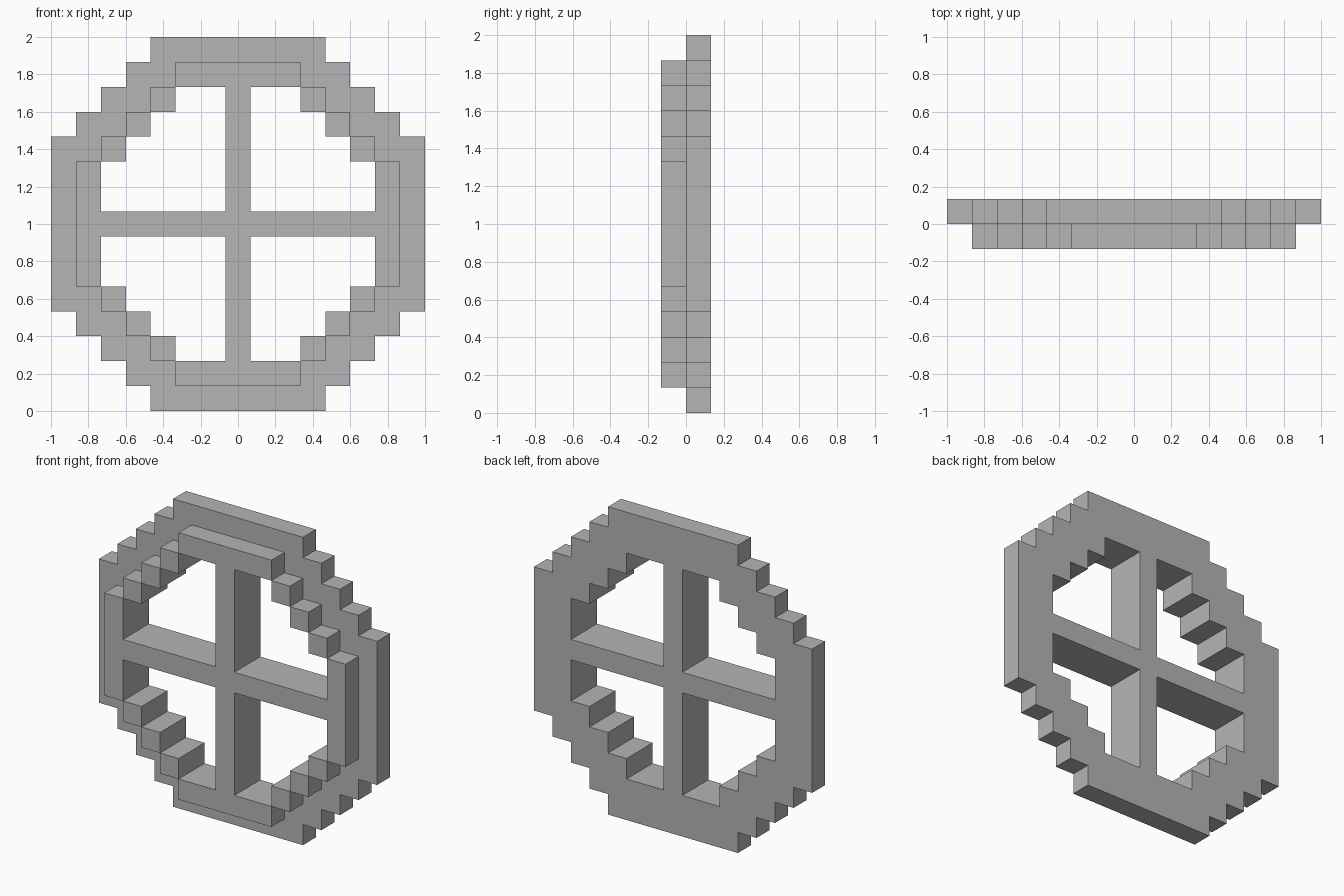
import bpy
import bmesh
from mathutils import Vector

if "Cube" in bpy.data.objects:
    bpy.data.objects.remove(bpy.data.objects["Cube"], do_unlink=True)

UNIT = 2 / 15      # side of one block; the wheel is 15 blocks across
REACH = 7          # blocks from the hub to the rim

# Plain grey material
grey = bpy.data.materials.new("plain grey")
grey.use_nodes = True
colour = (0.46, 0.46, 0.46, 1)
grey.diffuse_color = colour
grey.node_tree.nodes["Principled BSDF"].inputs["Base Color"].default_value = colour


def in_octagon(x, z, reach, diagonal):
    """Stepped octagon centred on the hub."""
    return max(abs(x), abs(z)) <= reach and abs(x) + abs(z) <= diagonal


def is_solid(x, y, z):
    """Rim layer (0 = wide back, -1 = narrow front) plus the crossed spokes."""
    if y == 0:
        outer = in_octagon(x, z, REACH, 10)
    elif y == -1:
        outer = in_octagon(x, z, REACH - 1, 8)
    else:
        return False
    opening = in_octagon(x, z, 5, 7)
    spoke = x == 0 or z == 0
    return outer and (spoke or not opening)


def add_side(bm, centre, axis, sign):
    """One outward square on a block."""
    normal = Vector((0, 0, 0))
    normal[axis] = sign
    u = Vector((0, 0, 0))
    u[(axis + 1) % 3] = 1
    v = normal.cross(u)
    corners = [(-1, -1), (1, -1), (1, 1), (-1, 1)]
    bm.faces.new([bm.verts.new((centre + (normal + u * a + v * b) / 2) * UNIT)
                  for a, b in corners])


# Stepped wheel: only the outside faces of the joined blocks
bm = bmesh.new()
span = range(-REACH, REACH + 1)
for x in span:
    for z in span:
        for y in (-1, 0):
            if not is_solid(x, y, z):
                continue
            centre = Vector((x, y + 0.5, z + REACH + 0.5))
            for axis in range(3):
                for sign in (-1, 1):
                    near = [x, y, z]
                    near[axis] += sign
                    if not is_solid(*near):
                        add_side(bm, centre, axis, sign)

# Weld the squares and merge the flat areas
bmesh.ops.remove_doubles(bm, verts=bm.verts, dist=0.001)
bmesh.ops.dissolve_limit(bm, angle_limit=0.01, verts=bm.verts, edges=bm.edges)

mesh = bpy.data.meshes.new("stepped_wheel")
bm.to_mesh(mesh)
bm.free()
mesh.materials.append(grey)
wheel = bpy.data.objects.new("stepped_wheel", mesh)
bpy.context.collection.objects.link(wheel)
